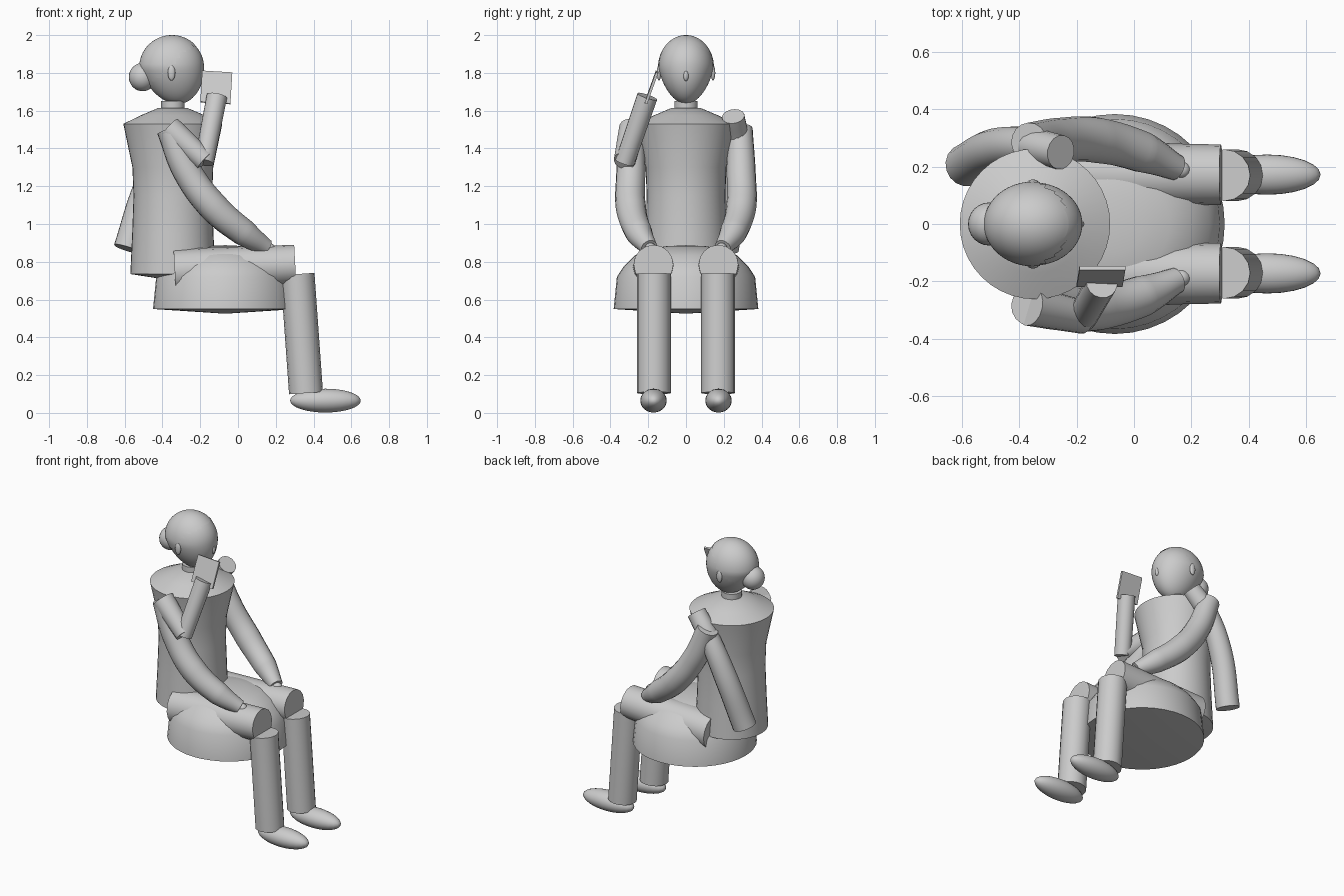
import bpy, bmesh, math
from mathutils import Vector, Matrix

if "Cube" in bpy.data.objects:
    bpy.data.objects.remove(bpy.data.objects["Cube"])


def smooth(ob, angle=40):
    bpy.ops.object.select_all(action='DESELECT')
    ob.select_set(True)
    bpy.context.view_layer.objects.active = ob
    bpy.ops.object.shade_smooth_by_angle(angle=math.radians(angle))
    return ob


def from_bmesh(name, bm):
    bmesh.ops.recalc_face_normals(bm, faces=bm.faces)
    me = bpy.data.meshes.new(name)
    bm.to_mesh(me)
    bm.free()
    ob = bpy.data.objects.new(name, me)
    bpy.context.collection.objects.link(ob)
    return smooth(ob)


def lathe(name, centre, profile, sides=40):
    """Spin (radius, z) points round a vertical axis."""
    bm = bmesh.new()
    vs = [bm.verts.new((centre[0] + r, centre[1], z)) for r, z in profile]
    edges = [bm.edges.new(p) for p in zip(vs, vs[1:])]
    bmesh.ops.spin(bm, geom=vs + edges, cent=(centre[0], centre[1], 0),
                   axis=(0, 0, 1), angle=math.tau, steps=sides)
    bmesh.ops.remove_doubles(bm, verts=bm.verts, dist=0.0005)
    return from_bmesh(name, bm)


def ellipsoid(name, centre, radii):
    bm = bmesh.new()
    bmesh.ops.create_uvsphere(bm, u_segments=24, v_segments=16, radius=1,
        matrix=Matrix.Translation(centre) @ Matrix.Diagonal((*radii, 1)))
    return from_bmesh(name, bm)


def tube(name, points):
    """Smooth capped tube through (x, y, z, radius) points."""
    cu = bpy.data.curves.new(name, 'CURVE')
    cu.dimensions = '3D'
    cu.bevel_depth = 1
    cu.bevel_resolution = 6
    cu.use_fill_caps = True
    sp = cu.splines.new('BEZIER')
    sp.bezier_points.add(len(points) - 1)
    for bp, p in zip(sp.bezier_points, points):
        bp.co, bp.radius = p[:3], p[3]
        bp.handle_left_type = bp.handle_right_type = 'AUTO'
    ob = bpy.data.objects.new(name, cu)
    bpy.context.collection.objects.link(ob)
    bpy.ops.object.select_all(action='DESELECT')
    ob.select_set(True)
    bpy.context.view_layer.objects.active = ob
    bpy.ops.object.convert(target='MESH')
    return smooth(bpy.context.view_layer.objects.active)


def skull(name, grow, keep=lambda c: True):
    """Egg-shaped head narrowing to a chin pushed forward."""
    bm = bmesh.new()
    bmesh.ops.create_uvsphere(bm, u_segments=48, v_segments=32, radius=1)
    for v in bm.verts:
        x, y, z = v.co
        low = max(0, -z)
        k = 1 - 0.12 * low
        v.co = (-0.35 + x * (0.17 + grow) * k + 0.03 * low,
                y * (0.145 + grow) * (1 - 0.2 * low),
                1.83 + z * ((0.167 if z > 0 else 0.195) + grow))
    bad = [f for f in bm.faces if not keep(f.calc_center_median())]
    bmesh.ops.delete(bm, geom=bad, context='FACES')
    return from_bmesh(name, bm)


# Head, hair and neck
skull("head", 0)
skull("hair", 0.003, lambda c: c.z > 1.71 + 0.95 * (c.x + 0.49)
      and (c.x < -0.3 or c.z > 1.905))
ellipsoid("hair_bun", (-0.505, 0, 1.778), (0.073, 0.075, 0.075))
ellipsoid("nose", (-0.187, 0, 1.785), (0.014, 0.014, 0.028))
lathe("neck", (-0.345, 0), [(0, 1.58), (0.062, 1.58), (0.062, 1.65), (0, 1.65)])

# Torso and spread skirt
lathe("torso", (-0.345, 0), [(0, 0.70), (0.225, 0.735), (0.215, 0.95), (0.208, 1.15),
      (0.214, 1.3), (0.262, 1.53), (0.17, 1.575), (0.08, 1.613), (0, 1.615)])
lathe("skirt", (-0.067, 0), [(0, 0.525), (0.383, 0.55), (0.366, 0.72), (0.33, 0.775),
      (0.27, 0.835), (0.19, 0.868), (0.1, 0.883), (0, 0.888)])

# Paired parts
for s, side in ((-1, "right"), (1, "left")):
    ellipsoid(side + "_ear", (-0.352, s * 0.143, 1.80), (0.02, 0.012, 0.04))
    tube(side + "_thigh", [(-0.335, s * 0.172, 0.75, 0.118), (0.303, s * 0.172, 0.785, 0.105)])
    tube(side + "_shin", [(0.315, s * 0.17, 0.735, 0.09), (0.36, s * 0.17, 0.105, 0.09)])
    ellipsoid(side + "_foot", (0.463, s * 0.172, 0.065), (0.187, 0.07, 0.063))
    tube(side + "_lap_arm", [(-0.365, s * 0.285, 1.505, 0.068), (-0.27, s * 0.292, 1.28, 0.077),
         (-0.13, s * 0.292, 1.09, 0.08), (0.03, s * 0.25, 0.955, 0.072),
         (0.15, s * 0.195, 0.875, 0.045)])
    ellipsoid(side + "_hand", (0.165, s * 0.188, 0.868), (0.032, 0.03, 0.032))

# Raised right arm
tube("raised_upper_arm", [(-0.365, -0.285, 1.505, 0.07), (-0.175, -0.325, 1.335, 0.058)])
tube("raised_forearm", [(-0.18, -0.325, 1.325, 0.052), (-0.112, -0.205, 1.675, 0.055)])

# Trailing left sleeve behind the back
tube("trailing_sleeve", [(-0.255, 0.25, 1.57, 0.06), (-0.36, 0.27, 1.44, 0.065),
     (-0.48, 0.262, 1.2, 0.072), (-0.585, 0.205, 0.868, 0.075)])

# Tilted tablet in the raised hand
ux = Vector((1, 0, -0.06)).normalized()
up = Vector((0.035, 0.06, 0.165))
up = (up - ux * up.dot(ux)).normalized()
n = ux.cross(up)
mat = Matrix((ux * 0.16, up * 0.175, n * 0.014)).transposed().to_4x4()
mat.translation = (-0.115, -0.183, 1.723)
bm = bmesh.new()
bmesh.ops.create_cube(bm, size=1, matrix=mat)
from_bmesh("tablet", bm)
